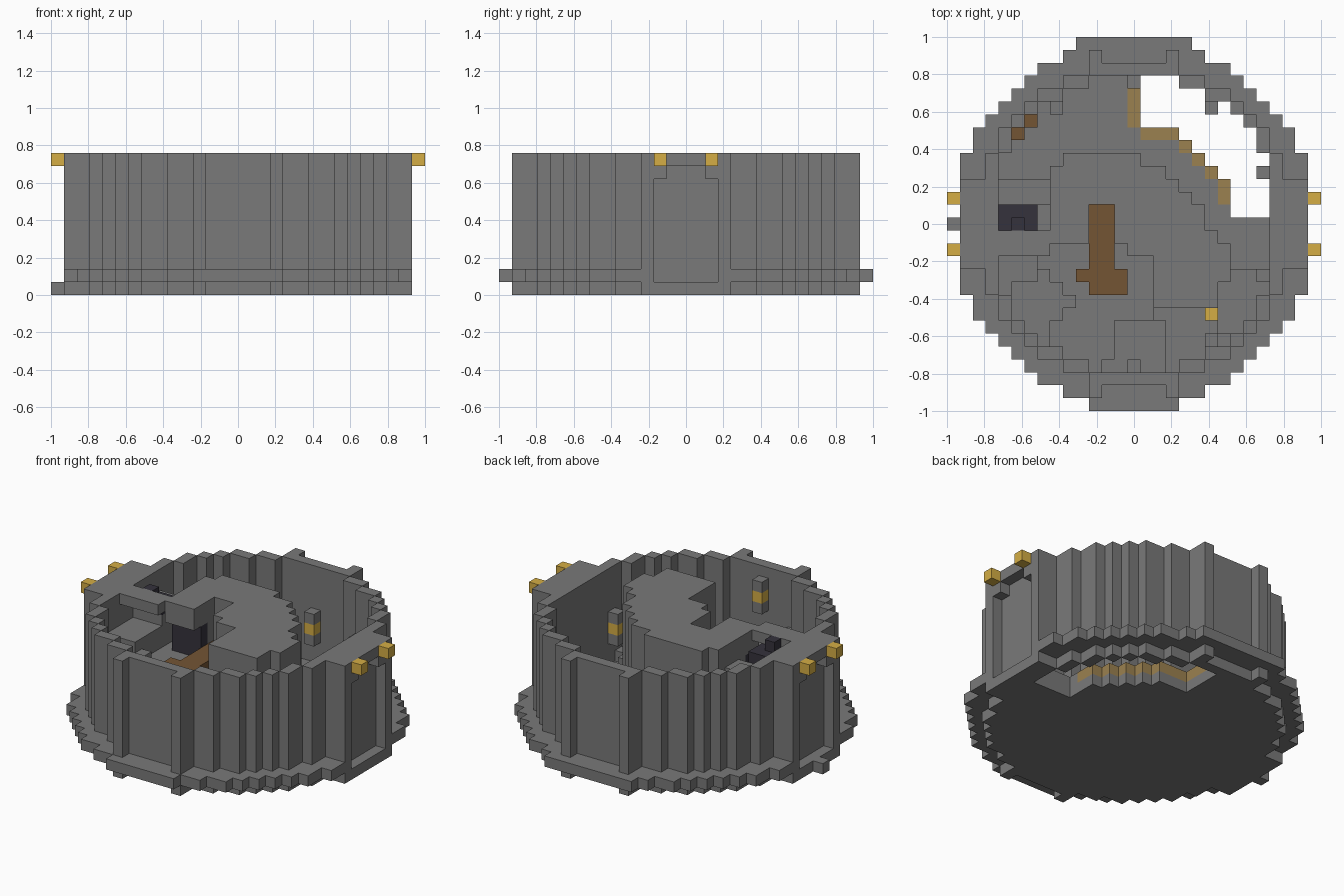
import bpy, bmesh, math

cube = bpy.data.objects.get("Cube")
if cube:
    bpy.data.objects.remove(cube)

U = 2 / 29  # edge length of one block


def material(name, rgb):
    m = bpy.data.materials.new(name)
    m.use_nodes = True
    col = (*rgb, 1)
    m.diffuse_color = col
    bsdf = m.node_tree.nodes["Principled BSDF"]
    bsdf.inputs["Base Color"].default_value = col
    bsdf.inputs["Roughness"].default_value = 0.9
    return m


GREY = material("stone grey", (0.192, 0.192, 0.192))
GOLD = material("lamp gold", (0.66, 0.42, 0.06))
TAN = material("trim tan", (0.33, 0.22, 0.08))
BROWN = material("wood brown", (0.175, 0.09, 0.034))
DARK = material("iron dark", (0.035, 0.032, 0.045))

parts = {}     # part name -> (material, set of blocks)
filled = set()


def put(part, mat, cells):
    own = parts.setdefault(part, (mat, set()))[1]
    for c in cells:
        if c not in filled:
            filled.add(c)
            own.add(c)


def column(x, y, low, high):
    return [(x, y, z) for z in range(low, high + 1)]


SPAN = range(-14, 15)
plan = [(x, y) for x in SPAN for y in SPAN]


def dist2(x, y):
    return x * x + y * y


def in_hole(x, y):
    return x >= 1 and y >= 1 and 58 < dist2(x, y) <= 132


def in_gate(x, y):
    # thick gate blocks at the sides, slim buttresses at front and back
    return (11 <= abs(x) <= 13 and abs(y) <= 3) or (abs(x) == 3 and abs(y) == 13)


def in_wall(x, y):
    return 132 < dist2(x, y) <= 156 or in_gate(x, y)


def side_niche(x, y, z):
    return abs(x) == 13 and 1 <= z <= 9 and abs(y) <= (1 if z == 9 else 2)


# Right-hand end of the roof for each row, front to back
ROOF_END = dict(zip(range(-6, 6), (6, 6, 7, 7, 7, 6, 5, 5, 4, 3, 2, 0)))


def in_roof(x, y):
    if y not in ROOF_END or not -6 <= x <= ROOF_END[y]:
        return False
    if y == 5 and x == -6:
        return False
    if y <= -3:
        return x > 1
    if y == -2:
        return x > -1
    return not (y <= 1 and x in (-3, -2))


def in_alcove(x, y):
    # hollow below the roof, open to the tower room
    return -6 <= x <= -4 and y in (-1, 0)


def floor_height(x, y):
    # spiral stair rising clockwise around the core
    if dist2(x, y) <= 58 and y <= 1 and x <= 1:
        return 5
    if y <= 0 and not (x < -6 and y == 0):
        return min(8, 1 + int((math.degrees(math.atan2(-y, x)) + 3) / 26))
    if x < -6 and y <= 3:
        return 8
    return 1


# Floor trim beside the hole
put("floor_trim", TAN, [(0, y, 1) for y in (8, 9, 10)])
put("floor_trim", TAN, [(x, y, 1) for x, y in plan
                        if x >= 1 and y >= 2 and 50 <= dist2(x, y) <= 58])

# Base disc and wider flange with end tabs
for x, y in plan:
    if in_hole(x, y):
        continue
    if dist2(x, y) <= 156 or in_gate(x, y):
        put("base_disc", GREY, [(x, y, 0)])
    tab = (y == -14 and abs(x) <= 3) or (y == 14 and abs(x) <= 4)
    if (dist2(x, y) <= 195 or tab) and not side_niche(x, y, 1):
        put("flange", GREY, [(x, y, 1)])
put("base_disc", GREY, [(-14, 0, 0)])

# Outer wall with side niches, core tower, stair
for x, y in plan:
    if in_wall(x, y):
        put("outer_wall", GREY, [c for c in column(x, y, 2, 10)
                                 if not side_niche(*c)])
    elif in_alcove(x, y):
        put("core_tower", GREY, column(x, y, 2, 5) + column(x, y, 9, 10))
    elif in_roof(x, y):
        put("core_tower", GREY, column(x, y, 2, 10))
    elif dist2(x, y) <= 132 and not in_hole(x, y):
        put("spiral_stair", GREY, column(x, y, 2, floor_height(x, y)))

# Bridge from the tower roof to the wall
put("roof_bridge", GREY, [(x, y, 10) for x in range(-10, -6) for y in (-2, -1)])

# Hearth on the landing and stove in the alcove
put("hearth", DARK, [(x, y, 9) for x in (-10, -9, -8) for y in (0, 1)])
put("hearth", DARK, [(-9, 0, 10)])
put("stove", DARK, [(x, 0, z) for x in (-6, -5, -4) for z in (6, 7, 8)])

# Table and bench in the tower room, stools by the wall
put("table", BROWN, [(x, y, 6) for x in (-3, -2) for y in range(-5, 2)])
put("table", BROWN, [(-4, -4, 6), (-1, -4, 6), (-1, -5, 6)])
put("stool", BROWN, [(-8, 8, 2), (-9, 7, 2)])

# Lamps on the inside of the wall
for x, y in ((0, 11), (6, 9), (10, 4), (10, -4), (6, -9), (0, -11), (-6, 9)):
    z = floor_height(x, y) + 4
    put("lamp_bracket", GREY, [(x, y, z - 1), (x, y, z + 1)])
    put("wall_lamp", GOLD, [(x, y, z)])
put("stair_lamp", GOLD, [(6, -7, floor_height(6, -7) + 1)])

# Lamps over the side niches
put("gate_lamp", GOLD, [(x, y, 10) for x in (-14, 14) for y in (-2, 2)])

SIDES = [(axis, s) for axis in range(3) for s in (-1, 1)]


def build(name, mat, cells):
    bm = bmesh.new()
    verts = {}

    def vert(key):
        if key not in verts:
            x, y, z = key
            verts[key] = bm.verts.new(((x - .5) * U, (y - .5) * U, z * U))
        return verts[key]

    for c in sorted(cells):
        for axis, s in SIDES:
            n = list(c)
            n[axis] += s
            if tuple(n) in filled:
                continue
            b, d = (axis + 1) % 3, (axis + 2) % 3
            loop = []
            for i, j in ((0, 0), (1, 0), (1, 1), (0, 1)):
                p = list(c)
                p[axis] += s > 0
                p[b] += i
                p[d] += j
                loop.append(vert(tuple(p)))
            bm.faces.new(loop if s > 0 else loop[::-1])
    me = bpy.data.meshes.new(name)
    bm.to_mesh(me)
    bm.free()
    me.materials.append(mat)
    bpy.context.collection.objects.link(bpy.data.objects.new(name, me))


for part, (mat, cells) in parts.items():
    build(part, mat, cells)
